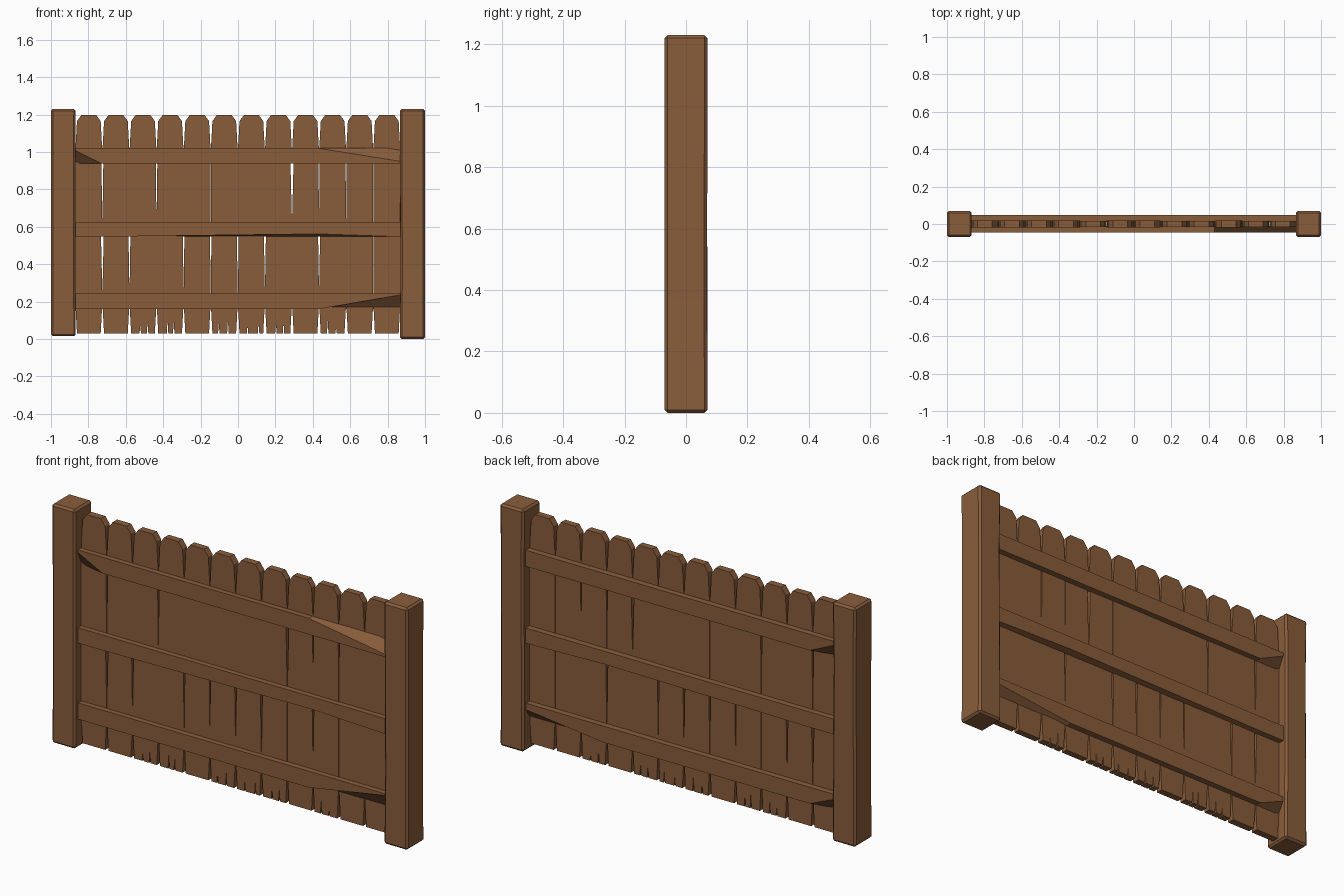
import bpy
import bmesh
import random
from mathutils import Vector

random.seed(4)
cube = bpy.data.objects.get("Cube")
if cube:
    bpy.data.objects.remove(cube, do_unlink=True)

wood = bpy.data.materials.new("brown wood")
wood.use_nodes = True
wood.diffuse_color = (0.25, 0.11, 0.044, 1)
wood.node_tree.nodes["Principled BSDF"].inputs["Base Color"].default_value = wood.diffuse_color


def finish(name, bm):
    bmesh.ops.recalc_face_normals(bm, faces=bm.faces)
    mesh = bpy.data.meshes.new(name)
    bm.to_mesh(mesh)
    bm.free()
    mesh.materials.append(wood)
    obj = bpy.data.objects.new(name, mesh)
    bpy.context.collection.objects.link(obj)
    return obj


def loft(rings):
    """Skin four-cornered rings and cap both ends."""
    bm = bmesh.new()
    loops = [[bm.verts.new(p) for p in ring] for ring in rings]
    for a, b in zip(loops, loops[1:]):
        for i in range(4):
            j = (i + 1) % 4
            bm.faces.new((a[i], a[j], b[j], b[i]))
    bm.faces.new(loops[0])
    bm.faces.new(loops[-1])
    return bm


# Posts: bevelled timbers with a slightly hewn surface
def post(name, x0, x1, z0, z1):
    rings = []
    for t in (0, 0.3, 0.75, 1):
        ring = []
        for x, y in ((x0, -0.07), (x1, -0.07), (x1, 0.07), (x0, 0.07)):
            wobble = 0 if t in (0, 1) else random.uniform(0, 0.004)
            inward = 1 if x == x0 else -1
            ring.append((x + wobble * inward, y * (1 - wobble * 8), z0 + t * (z1 - z0)))
        rings.append(ring)
    obj = finish(name, loft(rings))
    bevel = obj.modifiers.new("worn edges", "BEVEL")
    bevel.width = 0.01
    bevel.segments = 1
    bevel.limit_method = "ANGLE"


post("right_post", -1.0, -0.868, 0.015, 1.23)
post("left_post", 0.866, 1.0, 0.0, 1.23)

# Planks: dog-eared boards, with wedge gaps along some joints
COUNT, LEFT, RIGHT = 12, -0.87, 0.868
STEP = (RIGHT - LEFT) / COUNT
UPPER_GAPS = {1: 0.005, 3: 0.004, 8: 0.008, 9: 0.003, 10: 0.003}
LOWER_GAPS = {1: 0.007, 2: 0.005, 4: 0.004, 5: 0.004, 6: 0.005, 7: 0.005, 9: 0.005}
CRACKED = (2, 3, 5, 6, 7, 9)


def side_profile(joint):
    """Inset and height pairs from the foot to the top of a joint."""
    low, high = LOWER_GAPS.get(joint, 0.0003), UPPER_GAPS.get(joint, 0.0003)
    return [(0.009, 0.03), (0.002, 0.16), (0.0003, 0.25), (low, 0.54),
            (0.0003, 0.63), (high, 0.93), (0.0006, 1.01),
            (0.009, 1.165), (0.033, 1.198)]


for i in range(COUNT):
    x0 = LEFT + i * STEP
    x1 = x0 + STEP
    outline = [(x1 - d, z) for d, z in side_profile(i + 1)]
    outline += [(x0 + d, z) for d, z in reversed(side_profile(i))]
    if i in CRACKED:
        # Splits rising from the foot
        for f in (0.35, 0.7):
            c = x0 + STEP * (f + random.uniform(-0.08, 0.08))
            h = random.uniform(0.03, 0.08)
            outline += [(c - 0.004, 0.03), (c, 0.03 + h), (c + 0.004, 0.03)]
    depth = 0.017 + random.uniform(-0.0015, 0.0015)
    bm = bmesh.new()
    face = bm.faces.new([bm.verts.new((x, -depth, z)) for x, z in outline])
    back = bmesh.ops.extrude_face_region(bm, geom=[face])
    moved = [v for v in back["geom"] if isinstance(v, bmesh.types.BMVert)]
    bmesh.ops.translate(bm, verts=moved, vec=Vector((0, 2 * depth, 0)))
    # Clip the split outline into clean triangles
    bmesh.ops.triangulate(bm, faces=[f for f in bm.faces if len(f.verts) > 4])
    finish(f"plank_{i + 1}", bm)


# Rails: bars whose outer edges are hacked away towards some ends
def rail(name, side, z0, z1, cuts):
    """Cuts are (end, edge, amount); edge is top or bottom of the outer face."""
    inner, outer = side * 0.012, side * (0.045 if side < 0 else 0.048)
    rings = []
    for x in (LEFT, -0.73, 0.43, RIGHT):
        low, high = z0, z1
        for end, edge, amount in cuts:
            if x == end and edge == "bottom":
                low += amount
            elif x == end:
                high -= amount
        rings.append([(x, inner, z0), (x, outer, low), (x, outer, high), (x, inner, z1)])
    finish(name, loft(rings))


HEIGHTS = {"lower": (0.16, 0.243), "middle": (0.547, 0.625), "upper": (0.938, 1.02)}
CUTS = {
    ("front", "lower"): [(RIGHT, "bottom", 0.076)],
    ("front", "middle"): [(0.43, "bottom", 0.015)],
    ("front", "upper"): [(RIGHT, "top", 0.07), (LEFT, "bottom", 0.07)],
    ("back", "lower"): [(RIGHT, "bottom", 0.05), (LEFT, "bottom", 0.06)],
    ("back", "middle"): [(0.43, "bottom", 0.012)],
    ("back", "upper"): [(LEFT, "bottom", 0.065)],
}
for face_name, side in (("front", -1), ("back", 1)):
    for level, (z0, z1) in HEIGHTS.items():
        rail(f"{face_name}_{level}_rail", side, z0, z1, CUTS[(face_name, level)])
